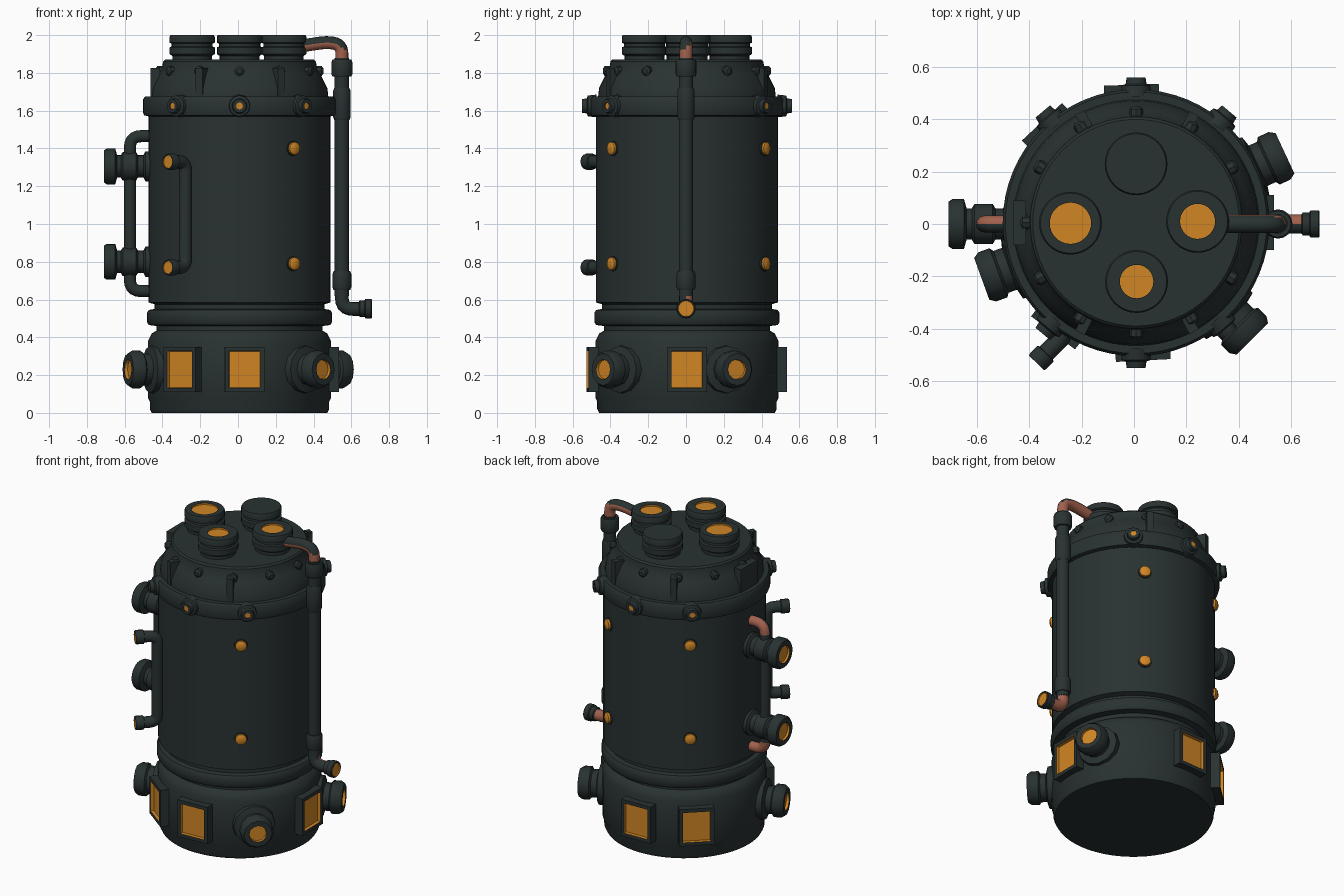
import bpy, bmesh, math
from math import sin, cos, radians, pi
from mathutils import Vector, Matrix

if "Cube" in bpy.data.objects:
    bpy.data.objects.remove(bpy.data.objects["Cube"], do_unlink=True)


def material(name, rgb):
    m = bpy.data.materials.new(name)
    m.use_nodes = True
    m.diffuse_color = (*rgb, 1)
    bsdf = next(n for n in m.node_tree.nodes if n.type == 'BSDF_PRINCIPLED')
    bsdf.inputs["Base Color"].default_value = (*rgb, 1)
    return m


MATS = [material("dark_iron", (0.022, 0.031, 0.031)),
        material("amber_glow", (0.64, 0.24, 0.018)),
        material("copper", (0.36, 0.12, 0.075))]
IRON, AMBER, COPPER = range(3)
CENTRE = Vector((0.008, 0.005, 0))


def finish(name, mesh):
    for m in MATS:
        mesh.materials.append(m)
    mesh.shade_smooth()
    mesh.set_sharp_from_angle(angle=radians(35))
    ob = bpy.data.objects.new(name, mesh)
    bpy.context.collection.objects.link(ob)
    return ob


def from_bmesh(name, bm):
    bmesh.ops.recalc_face_normals(bm, faces=bm.faces)
    mesh = bpy.data.meshes.new(name)
    bm.to_mesh(mesh)
    bm.free()
    return finish(name, mesh)


def lathe(name, profile, origin=CENTRE, axis=(0, 0, 1), sides=32, glow=0):
    """Turn (radius, height) points about an axis; the last `glow` bands are amber."""
    bm = bmesh.new()
    rot = Vector(axis).to_track_quat('Z', 'Y').to_matrix()
    rings = []
    for r, h in profile:
        count = 1 if r == 0 else sides
        rings.append([bm.verts.new(Vector(origin) + rot @ Vector(
            (r * cos(2 * pi * i / sides), r * sin(2 * pi * i / sides), h)))
            for i in range(count)])
    for k, (a, b) in enumerate(zip(rings, rings[1:])):
        for i in range(sides):
            j = (i + 1) % sides
            corners = [a[i % len(a)], a[j % len(a)], b[j % len(b)], b[i % len(b)]]
            face = bm.faces.new(list(dict.fromkeys(corners)))
            if k >= len(rings) - 1 - glow:
                face.material_index = AMBER
    return from_bmesh(name, bm)


def outward(az):
    return Vector((cos(radians(az)), sin(radians(az)), 0))


def radial(name, az, z, profile, **kw):
    return lathe(name, profile, CENTRE + Vector((0, 0, z)), outward(az), **kw)


def block(name, az, dist, z, size, window=False):
    """Box facing outward; size is depth, width, height. A window is inset and glows."""
    bm = bmesh.new()
    bmesh.ops.create_cube(bm, size=1)
    bmesh.ops.scale(bm, vec=size, verts=bm.verts)
    if window:
        front = max(bm.faces, key=lambda f: f.calc_center_median().x)
        bmesh.ops.inset_region(bm, faces=[front], thickness=0.032)
        bmesh.ops.inset_region(bm, faces=[front], thickness=0.002, depth=-0.02)
        front.material_index = AMBER
        for edge in front.edges:
            for face in edge.link_faces:
                face.material_index = AMBER
    place = Matrix.Translation(CENTRE + outward(az) * dist + Vector((0, 0, z)))
    bmesh.ops.transform(bm, matrix=place @ Matrix.Rotation(radians(az), 4, 'Z'), verts=bm.verts)
    return from_bmesh(name, bm)


def pipe(name, points, radius, bend=0.06, rule=None):
    """Round tube along points with rounded corners; rule picks the copper faces."""
    pts = [Vector(p) for p in points]
    path = [pts[0]]
    for a, b, c in zip(pts, pts[1:], pts[2:]):
        p = b + (a - b).normalized() * min(bend, (a - b).length / 2)
        q = b + (c - b).normalized() * min(bend, (c - b).length / 2)
        for i in range(6):
            t = i / 5
            path.append(p * (1 - t) ** 2 + b * 2 * t * (1 - t) + q * t * t)
    path.append(pts[-1])
    curve = bpy.data.curves.new(name, 'CURVE')
    curve.dimensions = '3D'
    curve.bevel_depth, curve.bevel_resolution, curve.use_fill_caps = radius, 6, True
    spline = curve.splines.new('POLY')
    spline.points.add(len(path) - 1)
    for sp, co in zip(spline.points, path):
        sp.co = (*co, 1)
    temp = bpy.data.objects.new("temp", curve)
    mesh = bpy.data.meshes.new_from_object(temp)
    bpy.data.objects.remove(temp)
    ob = finish(name, mesh)
    for f in mesh.polygons:
        f.material_index = COPPER if rule and rule(f.center, f.normal) else IRON
    return ob


# Main vessel: foot, base drum, clamp ring, tank, collar and domed lid
lathe("vessel", [(0, 0), (.465, 0), (.475, .02), (.475, .06), (.485, .08), (.485, .38),
                 (.465, .42), (.44, .435), (.44, .46), (.48, .465), (.49, .48), (.49, .53),
                 (.48, .545), (.45, .55), (.45, .575), (.482, .585), (.482, 1.57),
                 (.505, 1.575), (.51, 1.59), (.51, 1.66), (.50, 1.675), (.47, 1.675),
                 (.465, 1.72), (.43, 1.79), (.41, 1.82), (.405, 1.86), (.395, 1.87), (0, 1.87)],
      sides=64)

# Lid sockets, three lit and one capped
stub = [(.105, 1.85), (.105, 1.89), (.12, 1.9), (.12, 1.935), (.108, 1.94),
        (.108, 1.955), (.12, 1.96), (.12, 1.99), (.115, 2.0)]
for name, x, y, lens in [("left", .243, .01, .067), ("right", -.243, .003, .079),
                         ("front", .01, -.22, .064), ("back", .008, .23, 0)]:
    end = [(lens, 2.0), (lens, 1.99), (0, 1.99)] if lens else [(0, 2.0)]
    lathe(name + "_lid_socket", stub + end, (x, y, 0), glow=2 if lens else 0)

# Lid fins, rivets and side latch
for az in (-117, -62, 62, 117):
    block("lid_fin", az, .43, 1.745, (.085, .04, .16))
for az in range(-150, 181, 30):
    radial("lid_rivet", az, 1.81, [(.026, .38), (.026, .435), (.014, .445), (0, .445)], sides=8)
block("lid_latch", 180, .445, 1.75, (.05, .17, .15))

# Collar bolts with small lit centres
for az in (-130, -90, -50, 50, 90, 130):
    radial("collar_bolt", az, 1.625, [(.06, .48), (.055, .525), (.04, .53), (.036, .555),
                                      (.018, .555), (.018, .55), (0, .55)], sides=12, glow=1)

# Tank lamps
for az in (-54, 58, 129):
    for z in (.79, 1.4):
        radial("lamp_seat", az, z, [(.042, .46), (.04, .488), (0, .488)], sides=12)
        radial("tank_lamp", az, z, [(.035, .48), (.034, .5), (.02, .508), (0, .508)],
               sides=12, glow=3)

# Base windows
for az in (-87, 0, 92, 133, -127):
    block("base_window", az, .485, .23, (.085, .21, .24), window=True)

# Base ports
for az in (-45, 25, 200):
    radial("base_port", az, .23, [(.13, .45), (.125, .505), (.085, .515), (.085, .55), (.1, .56),
                                  (.1, .605), (.085, .628), (.053, .628), (.051, .612), (0, .612)],
           sides=12, glow=2)

# Tall pipe on the left side
X = .55
pipe("tall_pipe", [(X, 0, .62), (X, 0, 1.88)], .038)
for z0, z1, r in [(.65, .75, .05), (1.55, 1.72, .046), (1.78, 1.87, .056)]:
    lathe("tall_pipe_sleeve", [(.03, z0), (r - .006, z0), (r, z0 + .015), (r, z1 - .015),
                               (r - .006, z1), (.03, z1)], (X, 0, 0), sides=16)
pipe("upper_elbow", [(X, 0, 1.86), (X, 0, 1.945), (.48, 0, 1.965), (.35, 0, 1.945)], .034,
     rule=lambda c, n: n.z < .45 and (n.y > 0 or n.z < .1))
pipe("lower_elbow", [(X, 0, .66), (X, 0, .55), (.67, 0, .55)], .036,
     rule=lambda c, n: n.y > .1)
lathe("drain_cap", [(.036, .64), (.044, .645), (.044, .67), (.052, .675), (.052, .705), (.048, .71),
                    (.042, .71), (.041, .702), (0, .702)], (0, 0, .552), (1, 0, 0), 16, 2)

# Valve pipe on the right side
pipe("valve_pipe", [(-.44, 0, .645), (-.572, 0, .645), (-.572, 0, 1.465), (-.44, 0, 1.465)], .032,
     rule=lambda c, n: n.y > .1 and not .7 < c.z < 1.4)
for z in (.8, 1.305):
    lathe("valve", [(.08, .44), (.08, .49), (.06, .5), (.06, .53), (.076, .54), (.076, .61),
                    (.06, .62), (.06, .64), (.095, .65), (.095, .695), (.085, .71),
                    (.055, .71), (.053, .697), (0, .697)], (0, 0, z), (-1, 0, 0), 20, 2)

# Small looped pipe at the front right with lit outer caps
spot = Vector((-.278, -.435, 0))
way = Vector((-.7, -.71, 0)).normalized()
low, high = Vector((0, 0, .77)), Vector((0, 0, 1.33))
for level in (low, high):
    lathe("loop_cap", [(.03, .02), (.03, .08), (.043, .085), (.043, .128), (.04, .135),
                       (.035, .135), (.034, .13), (0, .13)], spot + level, way, 12, 2)
pipe("loop_pipe", [spot + way * .1 + low, spot + low, spot + high, spot + way * .1 + high], .035, .05)
